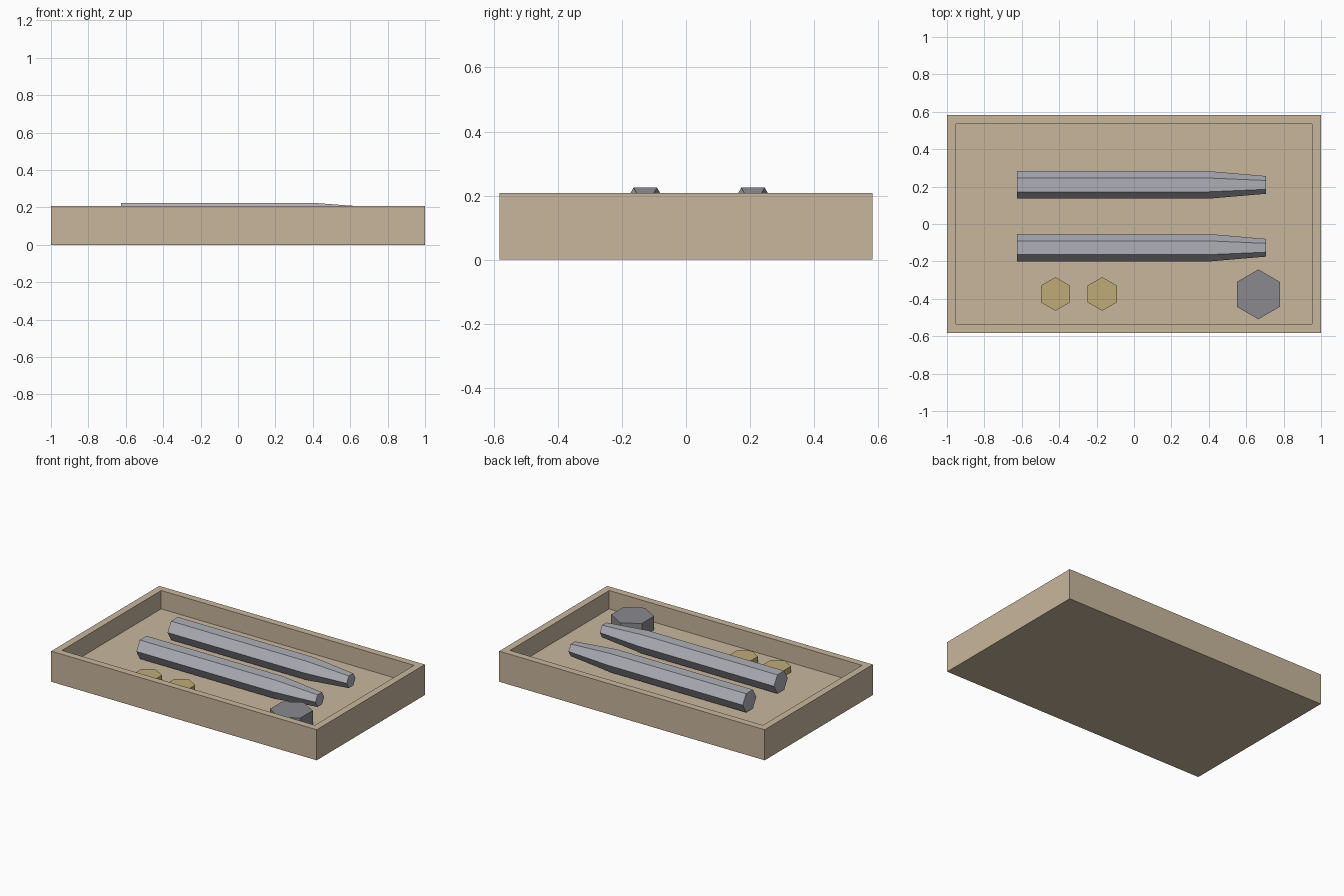
import bpy, bmesh, math

cube = bpy.data.objects.get("Cube")
if cube:
    bpy.data.objects.remove(cube, do_unlink=True)


def material(name, rgb):
    m = bpy.data.materials.new(name)
    m.use_nodes = True
    color = (*rgb, 1)
    m.diffuse_color = color
    m.node_tree.nodes["Principled BSDF"].inputs["Base Color"].default_value = color
    return m


wood = material("tan wood", (0.58, 0.47, 0.335))
steel = material("light steel", (0.43, 0.43, 0.48))
dark_steel = material("dark steel", (0.255, 0.255, 0.275))
brass = material("brass", (0.53, 0.41, 0.18))


def add_object(name, bm, mat):
    bmesh.ops.recalc_face_normals(bm, faces=bm.faces)
    mesh = bpy.data.meshes.new(name)
    bm.to_mesh(mesh)
    bm.free()
    mesh.materials.append(mat)
    obj = bpy.data.objects.new(name, mesh)
    bpy.context.collection.objects.link(obj)
    return obj


# Open tray: box with its top face inset and pushed down
WIDTH, DEPTH, HEIGHT, WALL, FLOOR = 2.0, 1.163, 0.208, 0.068, 0.083
bm = bmesh.new()
bmesh.ops.create_cube(bm, size=1)
for v in bm.verts:
    v.co = (v.co.x * WIDTH, v.co.y * DEPTH, (v.co.z + 0.5) * HEIGHT)
bm.faces.ensure_lookup_table()
top = max(bm.faces, key=lambda f: f.calc_center_median().z)
bmesh.ops.inset_region(bm, faces=[top], thickness=WALL)
pushed = bmesh.ops.extrude_face_region(bm, geom=[top])
for v in (g for g in pushed["geom"] if isinstance(g, bmesh.types.BMVert)):
    v.co.z = FLOOR
if top.is_valid:
    bmesh.ops.delete(bm, geom=[top], context="FACES_ONLY")
add_object("tray", bm, wood)


# Hexagonal tapered bars along x
def tapered_bar(name, y, z, stations):
    bm = bmesh.new()
    rings = []
    for x, r in stations:
        rings.append([bm.verts.new((x, y + r * math.cos(i * math.pi / 3),
                                    z + r * math.sin(i * math.pi / 3)))
                      for i in range(6)])
    for a, b in zip(rings, rings[1:]):
        for i in range(6):
            j = (i + 1) % 6
            bm.faces.new((a[i], a[j], b[j], b[i]))
    bm.faces.new(rings[0])
    bm.faces.new(rings[-1])
    add_object(name, bm, steel)


PROFILE = [(-0.625, 0.0735), (0.4, 0.0735), (0.705, 0.0475)]
for name, y in (("front_bar", -0.127), ("back_bar", 0.209)):
    tapered_bar(name, y, 0.161, PROFILE)


# Hexagonal nuts standing on the tray floor
def hex_block(name, x, y, radius, top_z, mat):
    bpy.ops.mesh.primitive_cylinder_add(
        vertices=6, radius=radius, depth=top_z - FLOOR,
        location=(x, y, (top_z + FLOOR) / 2))
    obj = bpy.context.object
    obj.name = name
    obj.data.materials.append(mat)


hex_block("large_nut", 0.665, -0.376, 0.133, 0.176, dark_steel)
for name, x in (("left_brass_nut", -0.17), ("right_brass_nut", -0.42)):
    hex_block(name, x, -0.374, 0.09, 0.124, brass)
